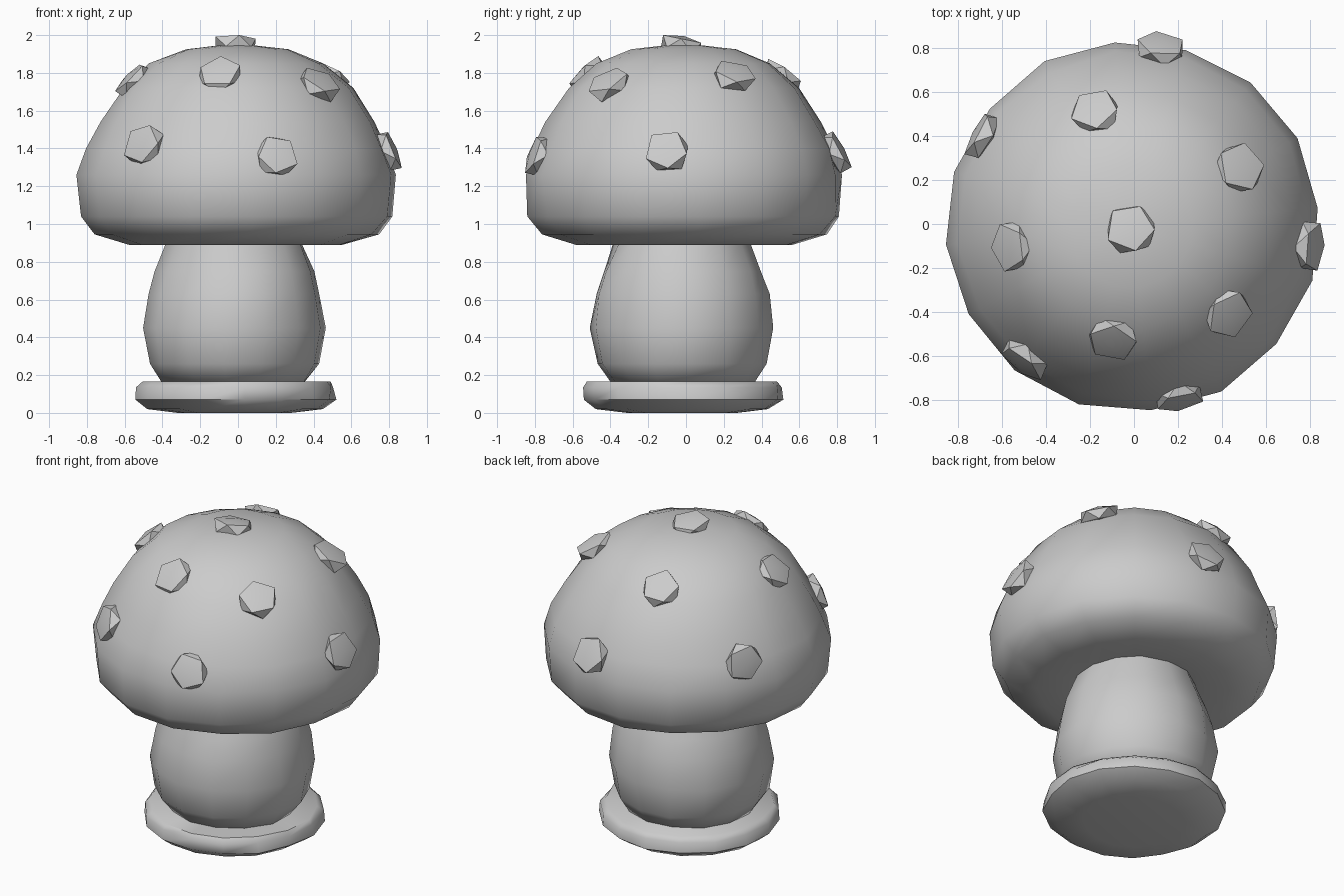
import bpy, bmesh, math, random
from mathutils import Vector, Matrix

if "Cube" in bpy.data.objects:
    bpy.data.objects.remove(bpy.data.objects["Cube"])

random.seed(4)

grey = bpy.data.materials.new("plain grey")
grey.diffuse_color = (0.6, 0.6, 0.6, 1)
grey.use_nodes = True
grey.node_tree.nodes["Principled BSDF"].inputs["Base Color"].default_value = grey.diffuse_color


def finish(bm, name, angle):
    bmesh.ops.recalc_face_normals(bm, faces=bm.faces)
    mesh = bpy.data.meshes.new(name)
    bm.to_mesh(mesh)
    bm.free()
    mesh.materials.append(grey)
    ob = bpy.data.objects.new(name, mesh)
    bpy.context.collection.objects.link(ob)
    bpy.ops.object.select_all(action='DESELECT')
    ob.select_set(True)
    bpy.context.view_layer.objects.active = ob
    bpy.ops.object.shade_smooth_by_angle(angle=math.radians(angle))
    return ob


def lathe(name, profile, sides, centre, wobble, angle):
    """Spin an (r, z) profile, with slight hand-made irregularity."""
    bm = bmesh.new()
    rings = []
    for r, z in profile:
        if r == 0:
            rings.append([bm.verts.new((centre[0], centre[1], z))])
            continue
        ring = []
        for i in range(sides):
            a = 2 * math.pi * (i + 0.25) / sides
            rr = r + random.uniform(-wobble, wobble)
            ring.append(bm.verts.new((centre[0] + rr * math.cos(a),
                                      centre[1] + rr * math.sin(a), z)))
        rings.append(ring)
    for lo, hi in zip(rings, rings[1:]):
        for i in range(sides):
            j = (i + 1) % sides
            if len(lo) == 1:
                bm.faces.new((lo[0], hi[j], hi[i]))
            elif len(hi) == 1:
                bm.faces.new((lo[i], lo[j], hi[0]))
            else:
                bm.faces.new((lo[i], lo[j], hi[j], hi[i]))
    return finish(bm, name, angle)


# Base disc and bulging stem
lathe("base_disc", [(0, 0.01), (0.3, 0.01), (0.46, 0.02), (0.53, 0.07), (0.53, 0.135),
                    (0.5, 0.165), (0, 0.172)], 16, (-0.015, -0.02), 0.01, 50)
lathe("stem", [(0, 0.15), (0.38, 0.16), (0.455, 0.26), (0.485, 0.45), (0.46, 0.63),
               (0.42, 0.75), (0.36, 0.9), (0.33, 1.0), (0, 1.02)], 14, (-0.02, -0.02), 0.008, 60)

# Cap with a rounded rim and a flat underside
DOME = [(0.83, 1.04), (0.845, 1.26), (0.8, 1.4), (0.73, 1.54), (0.61, 1.72),
        (0.46, 1.85), (0.28, 1.925), (0.1, 1.945)]
lathe("cap", [(0, 0.93), (0.33, 0.92), (0.57, 0.89), (0.75, 0.945)] + DOME + [(0, 1.95)],
      16, (-0.005, -0.01), 0.01, 70)


def wart(name, azimuth, z, size):
    """Irregular flattened lump lying on the dome."""
    for (r0, z0), (r1, z1) in zip(DOME, DOME[1:]):
        if z0 <= z <= z1:
            r = r0 + (r1 - r0) * (z - z0) / (z1 - z0)
            n = Vector((z1 - z0, 0, r0 - r1)).normalized()
            break
    else:
        r, n = 0, Vector((0, 0, 1))
    bm = bmesh.new()
    bmesh.ops.create_icosphere(bm, subdivisions=1, radius=1)
    spin = Matrix.Rotation(random.uniform(0, 6), 4, 'Z')
    lean = Matrix.Rotation(random.uniform(-0.2, 0.2), 4, 'X')
    turn = Matrix.Rotation(azimuth, 4, 'Z')
    face = n.to_track_quat('Z', 'Y').to_matrix().to_4x4()
    place = Matrix.Translation((r, 0, z))
    for v in bm.verts:
        v.co *= random.uniform(0.93, 1.07)
        v.co = Vector((v.co.x * size, v.co.y * size, min(v.co.z, 0.7) * 0.065))
    bmesh.ops.transform(bm, matrix=turn @ place @ face @ lean @ spin, verts=bm.verts)
    return finish(bm, name, 35)


# Warts: one on the crown, an upper ring and a lower ring
WARTS = [(0.47, 0.25, 1.78), (-0.55, -0.1, 1.76), (-0.17, 0.5, 1.78), (-0.1, -0.53, 1.79),
         (0.42, -0.4, 1.74), (-0.5, -0.62, 1.42), (0.79, -0.1, 1.38), (0.12, 0.8, 1.38),
         (-0.7, 0.4, 1.4), (0.2, -0.78, 1.36)]
for i, (x, y, z) in enumerate(WARTS):
    wart(f"wart_{i + 1}", math.atan2(y, x), z, 0.125)
crown = wart("crown_wart", 0, 1.955, 0.125)
top = max(v.co.z for v in crown.data.vertices)
crown.location = (-0.015, -0.02, 2.0 - top)
base = bpy.data.objects["base_disc"]
for v in base.data.vertices:
    if v.co.z < 0.015:
        v.co.z = 0.0
